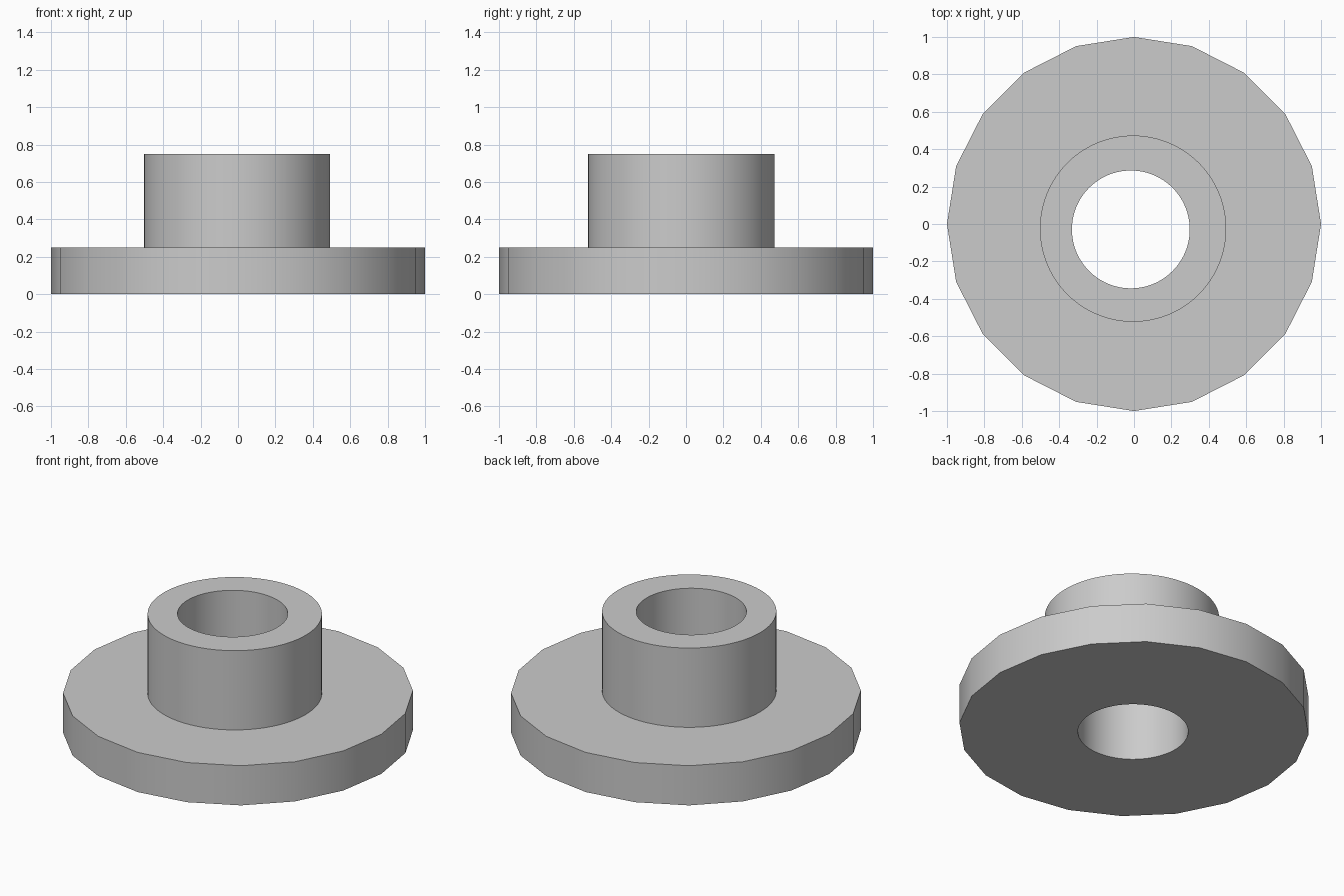
import bpy
import math

default = bpy.data.objects.get("Cube")
if default:
    bpy.data.objects.remove(default, do_unlink=True)

GREY = (0.6, 0.6, 0.6, 1.0)
metal = bpy.data.materials.new("plain_grey")
metal.use_nodes = True
metal.diffuse_color = GREY
metal.node_tree.nodes["Principled BSDF"].inputs["Base Color"].default_value = GREY


def cylinder(name, radius, bottom, top, sides, x=0.0, y=0.0):
    bpy.ops.mesh.primitive_cylinder_add(
        vertices=sides, radius=radius, depth=top - bottom,
        location=(x, y, (bottom + top) / 2))
    obj = bpy.context.object
    obj.name = name
    obj.data.materials.append(metal)
    return obj


def combine(target, tool, operation):
    """Apply an exact boolean to the target and discard the tool."""
    mod = target.modifiers.new(operation.lower(), "BOOLEAN")
    mod.operation = operation
    mod.solver = "EXACT"
    mod.object = tool
    bpy.context.view_layer.objects.active = target
    bpy.ops.object.modifier_apply(modifier=mod.name)
    bpy.data.objects.remove(tool, do_unlink=True)


# Coarse twenty-sided flange
flange = cylinder("flanged_collar", 1.0, 0.0, 0.25, 20)

# Round hub, slightly off centre, sunk into the flange for a clean join
hub = cylinder("hub", 0.498, 0.1, 0.75, 96, x=-0.005, y=-0.025)
combine(flange, hub, "UNION")

# Bore through both
bore = cylinder("bore", 0.315, -0.2, 1.0, 96, x=-0.017, y=-0.029)
combine(flange, bore, "DIFFERENCE")

# Smooth walls with crisp rims
bpy.ops.object.select_all(action="DESELECT")
flange.select_set(True)
bpy.context.view_layer.objects.active = flange
bpy.ops.object.shade_smooth_by_angle(angle=math.radians(30))
